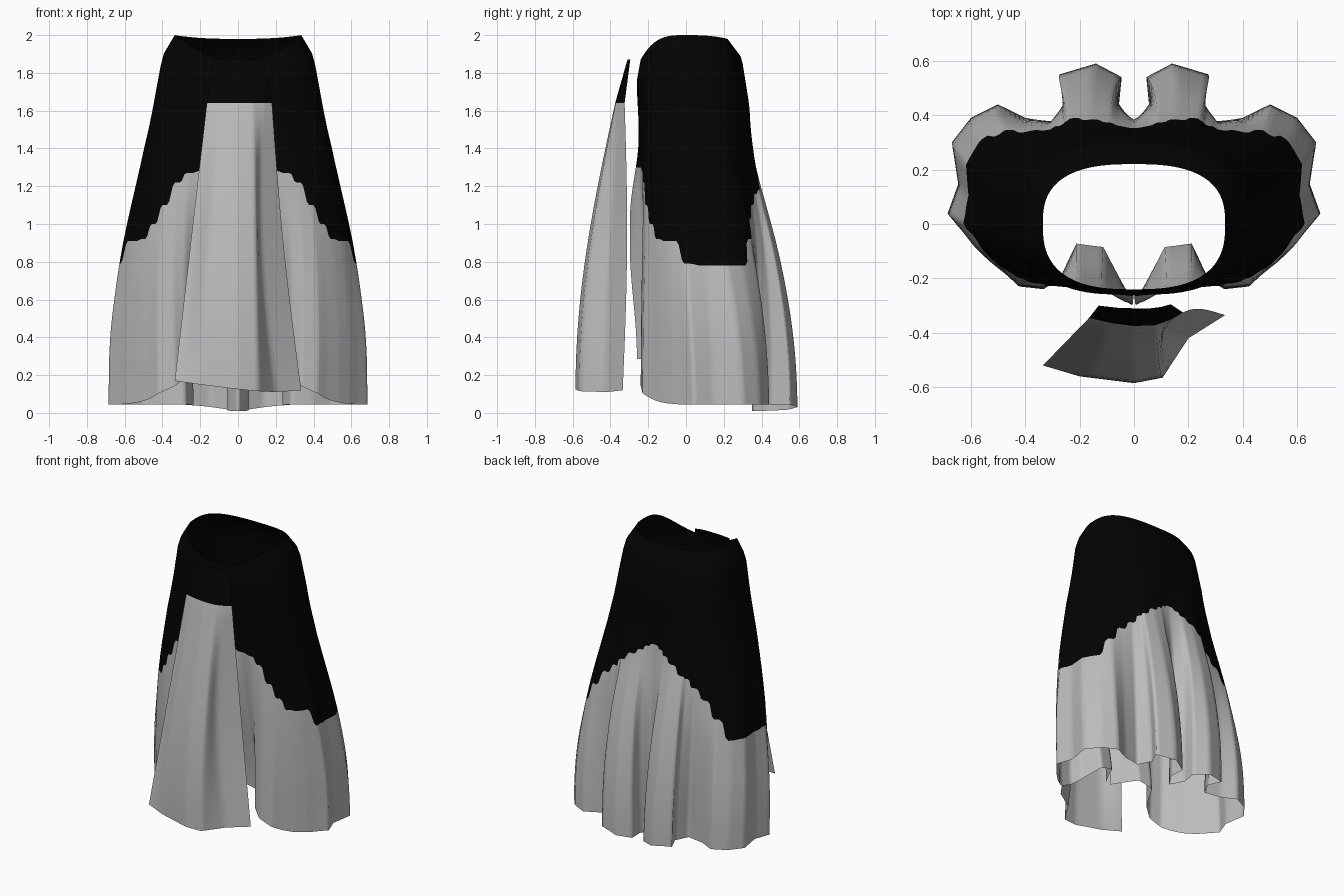
import bpy, bmesh
from math import sin, cos, pi, radians
from mathutils import Vector

cube = bpy.data.objects.get("Cube")
if cube:
    bpy.data.objects.remove(cube)


def material(name, value):
    mat = bpy.data.materials.new(name)
    mat.use_nodes = True
    colour = (value, value, value, 1)
    mat.diffuse_color = colour
    bsdf = next(n for n in mat.node_tree.nodes if n.type == "BSDF_PRINCIPLED")
    bsdf.inputs["Base Color"].default_value = colour
    return mat


BLACK = material("black cloth", 0.001)
GREY = material("light grey cloth", 0.5)


def lerp(a, b, t):
    return a + (b - a) * t


def smooth(t):
    t = min(max(t, 0), 1)
    return t * t * (3 - 2 * t)


def polyline(points, t):
    """Point on a straight-sided path, t counted in points."""
    i = min(int(t), len(points) - 2)
    return Vector(points[i]).lerp(Vector(points[i + 1]), t - i)


def along(pairs, x):
    """Straight interpolation in a list of descending (x, value) pairs."""
    for (x0, v0), (x1, v1) in zip(pairs, pairs[1:]):
        if x >= x1:
            return lerp(v0, v1, min((x0 - x) / (x0 - x1), 1))
    return pairs[-1][1]


def cloth(name, rows, black_rows):
    """Joins rows of points into a sheet whose first rows are black."""
    bm = bmesh.new()
    grid = [[bm.verts.new(p) for p in row] for row in rows]
    for r, (up, low) in enumerate(zip(grid, grid[1:])):
        for c in range(len(up) - 1):
            face = bm.faces.new((up[c], low[c], low[c + 1], up[c + 1]))
            face.material_index = 0 if r < black_rows else 1
            face.smooth = True
    mesh = bpy.data.meshes.new(name)
    bm.to_mesh(mesh)
    bm.free()
    mesh.materials.append(BLACK)
    mesh.materials.append(GREY)
    obj = bpy.data.objects.new(name, mesh)
    bpy.context.collection.objects.link(obj)
    return obj


# Skirt: half of the pleated hem from the front slit round to the back
HEM = [(.02, -.26), (.11, -.07), (.21, -.06), (.27, -.2), (.33, -.24), (.42, -.23),
       (.47, -.18), (.53, -.13), (.59, -.07), (.63, -.02), (.685, .04), (.645, .15),
       (.67, .3), (.6, .39), (.5, .44), (.4, .39), (.28, .37), (.235, .46),
       (.274, .55), (.14, .59), (.045, .54), (.055, .44), (0, .35)]
# Direction on the body, in degrees, above each hem point
TURN = [-90, -82, -74, -65, -57, -49, -41, -33, -24, -14, -4, 4,
        12, 22, 38, 50, 60, 66, 70, 78, 84, 87, 90]
# Height of the stepped black edge at each hem point
EDGE = [1.3, 1.3, 1.28, 1.27, 1.22, 1.1, 1.0, .92, .91, .91, .79, .78,
        .78, .78, .92, 1.03, 1.1, 1.16, 1.18, 1.24, 1.28, 1.31, 1.33]
# Half width and depths of the unpleated body at each height
SIDE = [(2, .335), (1.89, .4), (1.4, .49), (.9, .557), (.6, .59), (.3, .65), (0, .665)]
BACK = [(2, .22), (1.9, .295), (1.65, .335), (1.3, .355), (.9, .41), (0, .5)]
FRONT = [(2, .24), (1.88, .262), (1.65, .25), (0, .265)]
SEGMENTS, TOP_ROWS, LOW_ROWS = 5, 14, 18


def skirt_point(column, row):
    t = column / SEGMENTS
    i = min(int(t), len(EDGE) - 2)
    angle = radians(lerp(TURN[i], TURN[i + 1], t - i))
    s, c = sin(angle), max(cos(angle), 0)
    front, rear = max(-s, 0), max(s, 0)
    waist_z = 2 - .13 * front ** 2.5 - .02 * rear ** 2
    hem_z = .045 + .24 * front ** 5 - .035 * rear ** 40
    edge_z = lerp(EDGE[i], EDGE[i + 1], smooth((t - i) * 2.5 - .75))
    if row <= TOP_ROWS:
        z = lerp(waist_z, edge_z, (row / TOP_ROWS) ** 1.3)
    else:
        z = lerp(edge_z, hem_z, (row - TOP_ROWS) / LOW_ROWS)
    # Blend a plain flared body into the pleats toward the hem
    h = z + 2 - waist_z
    body = Vector((along(SIDE, h) * c ** .75,
                   along(BACK, h) * rear ** .75 - along(FRONT, h) * front ** .75))
    p = body.lerp(polyline(HEM, t), smooth(1 - z / 1.6))
    # The slit edges swell forward half way down
    p.y -= .04 * front ** 40 * smooth((1.45 - z) / .4) * smooth((z - .3) / .6)
    return (p.x, p.y, z)


columns = (len(HEM) - 1) * SEGMENTS + 1
skirt = cloth("skirt", [[skirt_point(c, r) for c in range(columns)]
                        for r in range(TOP_ROWS + LOW_ROWS + 1)], TOP_ROWS)
mirror = skirt.modifiers.new("mirror", "MIRROR")
mirror.merge_threshold = .002

# Front panel: cross-sections at its top, black edge and bottom
PANEL_TOP = [(-.13, -.3, 1.87), (-.06, -.308, 1.87), (0, -.31, 1.87),
             (.06, -.31, 1.87), (.1, -.305, 1.87), (.135, -.295, 1.87)]
PANEL_EDGE = [(-.165, -.345, 1.64), (-.08, -.365, 1.64), (0, -.375, 1.64),
              (.08, -.372, 1.64), (.14, -.35, 1.64), (.18, -.325, 1.64)]
PANEL_HEM = [(-.335, -.52, .17), (-.2, -.56, .15), (0, -.585, .125),
             (.105, -.565, .115), (.2, -.42, .11), (.335, -.335, .12)]


def panel_point(t, row):
    top, edge, hem = (polyline(p, t) for p in (PANEL_TOP, PANEL_EDGE, PANEL_HEM))
    if row <= 4:
        return top.lerp(edge, row / 4)
    u = (row - 4) / 16
    p = edge.lerp(hem, u)
    # The middle bulges forward while the right edge hangs straight
    bow = sin(pi * u)
    p.y = lerp(edge.y, hem.y, lerp(u, sin(pi / 2 * u), smooth(t)))
    # The left side folds back and bows inward in the middle
    p.y += .02 * bow * smooth(t - 4)
    p.x -= bow * (.015 * smooth(t - 3) + .03 * smooth(t - 3) * smooth(5 - t))
    return p


cloth("front_panel", [[panel_point(c / 6, r) for c in range(31)]
                      for r in range(21)], 4)
